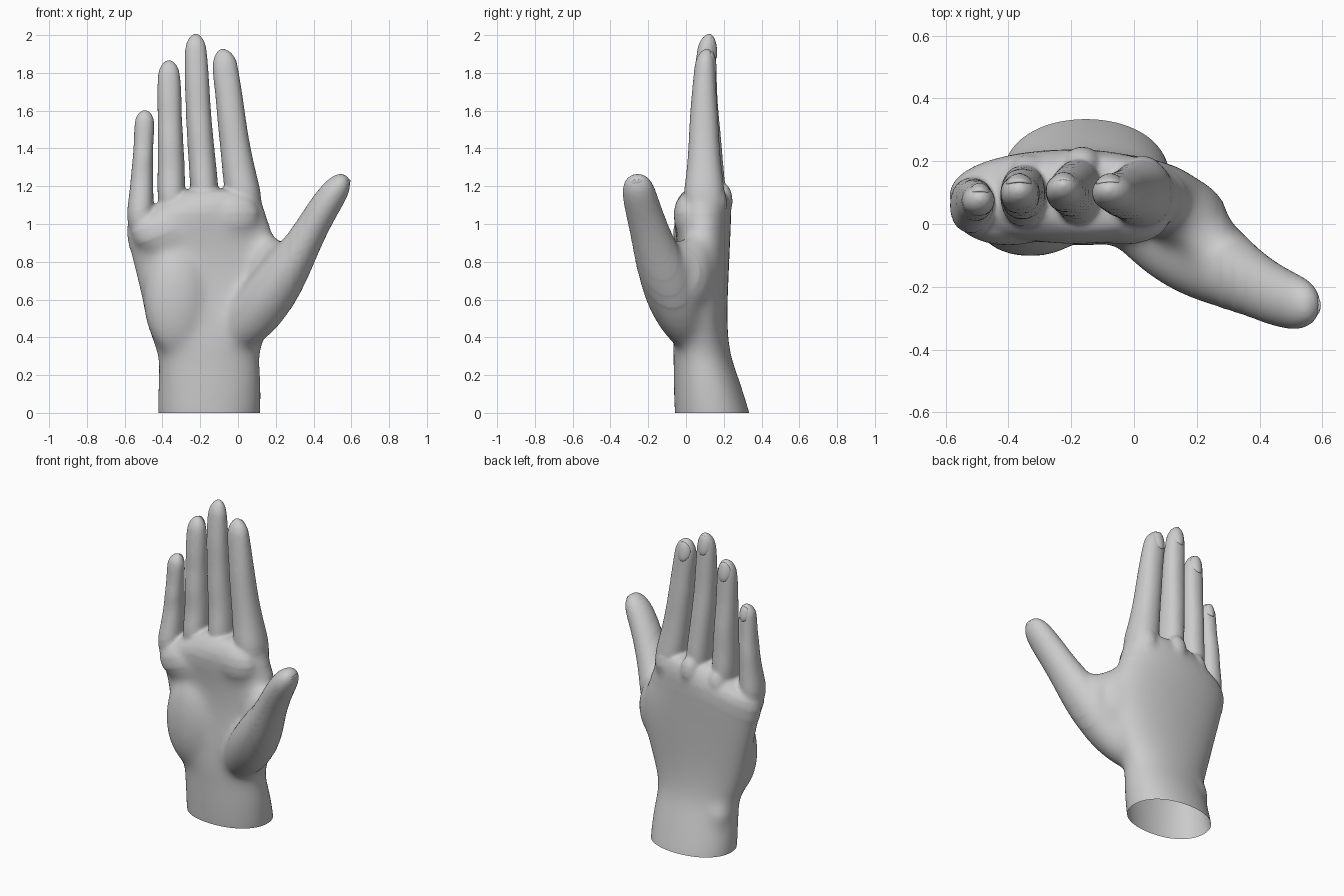
import bpy, bmesh, math
from mathutils import Vector

skin = bpy.data.materials.new("skin grey")
skin.diffuse_color = (0.6, 0.6, 0.6, 1)
bm = bmesh.new()
N = 16


def loft(rings):
    """Skin a list of point rings into a closed tube."""
    loops = [[bm.verts.new(p) for p in r] for r in rings]
    for a, b in zip(loops, loops[1:]):
        for i in range(N):
            j = (i + 1) % N
            bm.faces.new((a[i], a[j], b[j], b[i]))
    bm.faces.new(loops[0][::-1])
    bm.faces.new(loops[-1])


def oval(c, u, v, power=2.0):
    """Ring of points round c with half axes u and v."""
    pts = []
    for i in range(N):
        a = 2 * math.pi * i / N
        s, t = math.cos(a), math.sin(a)
        pts.append(c + u * math.copysign(abs(s) ** (2 / power), s)
                   + v * math.copysign(abs(t) ** (2 / power), t))
    return pts


def level(z, x0, x1, y0, y1, power=2.0):
    """Horizontal oval filling the given x and y range."""
    return oval(Vector(((x0 + x1) / 2, (y0 + y1) / 2, z)),
                Vector(((x1 - x0) / 2, 0, 0)), Vector((0, (y1 - y0) / 2, 0)), power)


def finger(sections, tip):
    """Tube of horizontal ovals closed by a rounded tip at (x, y, z)."""
    rings = [level(*s, 2.2) for s in sections]
    z, x0, x1, y0, y1 = sections[-1]
    c, t = Vector(((x0 + x1) / 2, (y0 + y1) / 2, z)), Vector(tip)
    for a in (25, 50, 70, 84):
        k, h = math.cos(math.radians(a)), math.sin(math.radians(a))
        p = c.lerp(t, 1 - k)
        p.z = z + (t.z - z) * h
        rings.append(oval(p, Vector(((x1 - x0) / 2 * k, 0, 0)),
                          Vector((0, (y1 - y0) / 2 * k, 0)), 2.1))
    loft(rings)


def lump(c, size):
    """Ellipsoid that swells the surface."""
    r = bmesh.ops.create_uvsphere(bm, u_segments=16, v_segments=10, radius=1)
    for v in r["verts"]:
        v.co = Vector(c) + Vector(a * b for a, b in zip(v.co, size))


# wrist and palm
loft([level(*s, 2.15) for s in (
    (-0.12, -0.435, 0.125, -0.065, 0.38), (0.0, -0.435, 0.128, -0.065, 0.342),
    (0.12, -0.43, 0.132, -0.07, 0.305), (0.22, -0.43, 0.127, -0.07, 0.27),
    (0.29, -0.425, 0.118, -0.07, 0.245), (0.36, -0.455, 0.135, -0.075, 0.23),
    (0.5, -0.497, 0.185, -0.065, 0.22), (0.7, -0.545, 0.24, -0.045, 0.228),
    (0.86, -0.587, 0.235, -0.045, 0.235), (0.96, -0.607, 0.19, -0.06, 0.24),
    (1.03, -0.585, 0.165, -0.068, 0.243), (1.09, -0.46, 0.14, -0.068, 0.24),
    (1.15, -0.38, 0.12, -0.04, 0.222), (1.19, -0.30, 0.08, 0.0, 0.19))])

# four fingers: z, x range, y range, then tip
finger([(0.9, -0.56, -0.43, 0.0, 0.13), (1.03, -0.597, -0.446, -0.045, 0.155),
        (1.15, -0.577, -0.446, -0.015, 0.145), (1.28, -0.566, -0.449, 0.01, 0.145),
        (1.34, -0.559, -0.448, 0.005, 0.14), (1.42, -0.553, -0.448, 0.02, 0.13),
        (1.53, -0.550, -0.441, 0.025, 0.125)], (-0.49, 0.085, 1.605))
finger([(1.0, -0.41, -0.28, 0.0, 0.18), (1.15, -0.43, -0.277, -0.02, 0.195),
        (1.28, -0.426, -0.28, 0.015, 0.18), (1.42, -0.427, -0.287, 0.01, 0.18),
        (1.55, -0.426, -0.296, 0.03, 0.165), (1.64, -0.428, -0.297, 0.03, 0.16),
        (1.77, -0.428, -0.303, 0.045, 0.155)], (-0.366, 0.115, 1.87))
finger([(1.0, -0.23, -0.1, 0.0, 0.2), (1.18, -0.255, -0.1, -0.01, 0.215),
        (1.33, -0.262, -0.116, 0.02, 0.197), (1.47, -0.272, -0.131, 0.02, 0.187),
        (1.62, -0.278, -0.144, 0.035, 0.17), (1.74, -0.283, -0.15, 0.035, 0.165),
        (1.9, -0.285, -0.162, 0.055, 0.16)], (-0.225, 0.13, 2.01))
finger([(0.98, -0.06, 0.13, 0.0, 0.2), (1.15, -0.07, 0.13, -0.02, 0.212),
        (1.27, -0.084, 0.097, 0.002, 0.193), (1.42, -0.097, 0.064, 0.012, 0.178),
        (1.56, -0.112, 0.042, 0.018, 0.172), (1.68, -0.12, 0.026, 0.028, 0.162),
        (1.82, -0.139, 0.003, 0.042, 0.157)], (-0.085, 0.115, 1.93))

# thumb: centre, width across the front, depth; rings follow the path
path = [((-0.06, 0.03, 0.36), 0.08, 0.07), ((0.05, -0.01, 0.47), 0.14, 0.125),
        ((0.15, -0.06, 0.60), 0.15, 0.155), ((0.25, -0.12, 0.75), 0.13, 0.145),
        ((0.325, -0.165, 0.87), 0.105, 0.12), ((0.385, -0.195, 0.97), 0.09, 0.105),
        ((0.443, -0.225, 1.07), 0.084, 0.098), ((0.5, -0.247, 1.155), 0.078, 0.092),
        ((0.536, -0.257, 1.205), 0.066, 0.082), ((0.56, -0.262, 1.242), 0.044, 0.057),
        ((0.57, -0.264, 1.258), 0.018, 0.024)]
pts = [Vector(p) for p, _, _ in path]
rings = []
for i, (_, w, d) in enumerate(path):
    t = (pts[min(i + 1, len(pts) - 1)] - pts[max(i - 1, 0)]).normalized()
    u = t.cross(Vector((0, -1, 0))).normalized() * -1
    v = t.cross(u).normalized()
    rings.append(oval(pts[i], u * w, v * d))
loft(rings)

# palm heel, finger pads, thumb web, knuckles and wrist bone
lump((-0.33, 0.0, 0.60), (0.18, 0.11, 0.30))
lump((-0.40, 0.015, 0.95), (0.17, 0.09, 0.12))
lump((-0.03, 0.015, 1.04), (0.15, 0.085, 0.13))
lump((0.17, 0.03, 0.74), (0.13, 0.12, 0.20))
lump((0.23, -0.05, 0.78), (0.10, 0.12, 0.14))
for x, y, z in ((0.03, 0.16, 1.11), (-0.165, 0.19, 1.12),
                (-0.335, 0.165, 1.07), (-0.49, 0.105, 0.99)):
    lump((x, y, z), (0.065, 0.06, 0.10))
lump((-0.34, 0.165, 0.23), (0.08, 0.07, 0.09))

bmesh.ops.recalc_face_normals(bm, faces=bm.faces)
mesh = bpy.data.meshes.new("hand")
bm.to_mesh(mesh)
bm.free()
hand = bpy.data.objects.new("hand", mesh)
bpy.context.collection.objects.link(hand)

# blend all parts into one skin
sub = hand.modifiers.new("round", "SUBSURF")
sub.levels = 2
rem = hand.modifiers.new("fuse", "REMESH")
rem.mode = "VOXEL"
rem.voxel_size = 0.009
smo = hand.modifiers.new("soften", "SMOOTH")
smo.factor = 0.5
smo.iterations = 10
bpy.context.view_layer.update()
dg = bpy.context.evaluated_depsgraph_get()
bm = bmesh.new()
bm.from_mesh(bpy.data.meshes.new_from_object(hand.evaluated_get(dg)))
hand.modifiers.clear()

# melt the palm and thumb base together, fading out towards the fingers
for top, right, times in ((1.16, 0.40, 6), (1.10, 0.36, 12), (1.05, 0.32, 25), (0.98, 0.28, 45)):
    region = [v for v in bm.verts if -0.05 < v.co.z < top - max(0, -0.3 - v.co.x) * 0.4
              and v.co.x < right]
    for _ in range(times):
        bmesh.ops.smooth_vert(bm, verts=region, factor=0.5,
                              use_axis_x=True, use_axis_y=True, use_axis_z=True)

# cut the wrist open at the ground
bmesh.ops.bisect_plane(bm, geom=bm.verts[:] + bm.edges[:] + bm.faces[:],
                       plane_co=(0, 0, 0), plane_no=(0, 0, 1), clear_inner=True)
for f in bm.faces:
    f.smooth = True
bm.to_mesh(mesh)
bm.free()
mesh.materials.clear()
mesh.materials.append(skin)


def nail(name, c, out, up, w, h):
    """Thin curved nail lying on a fingertip."""
    out, up = Vector(out).normalized(), Vector(up).normalized()
    side = up.cross(out).normalized()
    up = out.cross(side)
    b = bmesh.new()
    bmesh.ops.create_uvsphere(b, u_segments=20, v_segments=12, radius=1)
    for v in b.verts:
        p = v.co.copy()
        v.co = Vector(c) + side * p.x * w + up * p.z * h + out * (p.y * 0.014 - 0.016 * p.x ** 2)
    bmesh.ops.recalc_face_normals(b, faces=b.faces)
    for f in b.faces:
        f.smooth = True
    m = bpy.data.meshes.new(name)
    b.to_mesh(m)
    b.free()
    m.materials.append(skin)
    bpy.context.collection.objects.link(bpy.data.objects.new(name, m))


# fingernails and thumbnail
nail("little_nail", (-0.492, 0.115, 1.55), (0, 1, 0.2), (0, 0, 1), 0.036, 0.045)
nail("ring_nail", (-0.366, 0.145, 1.80), (0, 1, 0.15), (0, 0, 1), 0.044, 0.06)
nail("middle_nail", (-0.224, 0.149, 1.935), (0, 1, 0.15), (0, 0, 1), 0.044, 0.06)
nail("index_nail", (-0.076, 0.145, 1.855), (0, 1, 0.15), (0, 0, 1), 0.046, 0.06)
nail("thumb_nail", (0.562, -0.255, 1.185), (0.83, 0.05, -0.5), (0.5, -0.1, 0.85), 0.055, 0.06)
